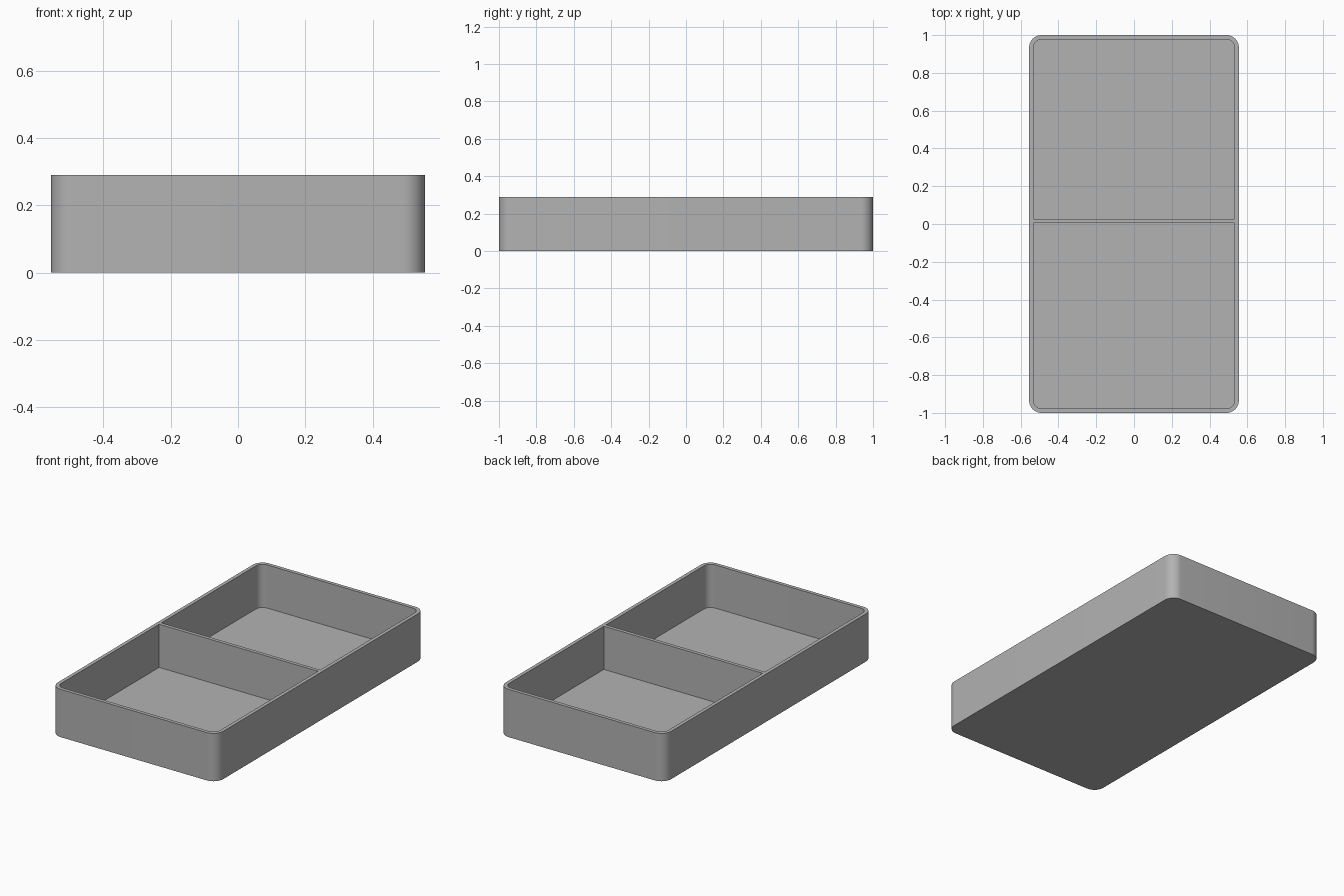
import bpy
import bmesh
from math import cos, sin, pi, radians

if "Cube" in bpy.data.objects:
    bpy.data.objects.remove(bpy.data.objects["Cube"])

HALF_X, HALF_Y, HEIGHT = 0.555, 1.0, 0.29
WALL, FLOOR = 0.022, 0.028
OUTER_R, INNER_R = 0.065, 0.045
DIVIDER_FRONT, DIVIDER_BACK = 0.005, 0.027
ARC_STEPS = 12

grey = bpy.data.materials.new("plain_grey")
grey.use_nodes = True
colour = (0.45, 0.45, 0.45, 1)
grey.diffuse_color = colour
grey.node_tree.nodes["Principled BSDF"].inputs["Base Color"].default_value = colour


def outline(half_x, y0, y1, front_r, back_r):
    """Rectangle outline, counter-clockwise, with a radius for each end."""
    corners = [(1, y1, -1, back_r), (-1, y1, -1, back_r),
               (-1, y0, 1, front_r), (1, y0, 1, front_r)]
    points = []
    for i, (side, y, inward, r) in enumerate(corners):
        cx, cy = side * (half_x - r), y + inward * r
        for s in range(ARC_STEPS + 1 if r else 1):
            a = (i + s / ARC_STEPS) * pi / 2
            points.append((cx + r * cos(a), cy + r * sin(a)))
    return points


def prism(name, points, z0, z1):
    """Closed upright solid over an outline."""
    bm = bmesh.new()
    base = bm.faces.new([bm.verts.new((x, y, z0)) for x, y in points])
    top = bmesh.ops.extrude_face_region(bm, geom=[base], use_keep_orig=True)
    verts = [g for g in top["geom"] if isinstance(g, bmesh.types.BMVert)]
    bmesh.ops.translate(bm, verts=verts, vec=(0, 0, z1 - z0))
    bmesh.ops.recalc_face_normals(bm, faces=bm.faces)
    mesh = bpy.data.meshes.new(name)
    bm.to_mesh(mesh)
    bm.free()
    mesh.materials.append(grey)
    obj = bpy.data.objects.new(name, mesh)
    bpy.context.collection.objects.link(obj)
    return obj


# Rounded outer block
tray = prism("divided_tray", outline(HALF_X, -HALF_Y, HALF_Y, OUTER_R, OUTER_R), 0, HEIGHT)

# Two compartments, rounded at the ends and square against the divider
inner_x, inner_y = HALF_X - WALL, HALF_Y - WALL
pockets = [
    prism("front_pocket_cutter",
          outline(inner_x, -inner_y, DIVIDER_FRONT, INNER_R, 0), FLOOR, HEIGHT + 0.1),
    prism("back_pocket_cutter",
          outline(inner_x, DIVIDER_BACK, inner_y, 0, INNER_R), FLOOR, HEIGHT + 0.1),
]
bpy.context.view_layer.objects.active = tray
for pocket in pockets:
    pocket.hide_render = True
    cut = tray.modifiers.new(pocket.name, "BOOLEAN")
    cut.operation, cut.solver, cut.object = "DIFFERENCE", "EXACT", pocket
    bpy.ops.object.modifier_apply(modifier=cut.name)
    bpy.data.objects.remove(pocket)

# Smooth rounded corners, crisp rims
bpy.ops.object.select_all(action="DESELECT")
tray.select_set(True)
bpy.ops.object.shade_smooth_by_angle(angle=radians(30))
